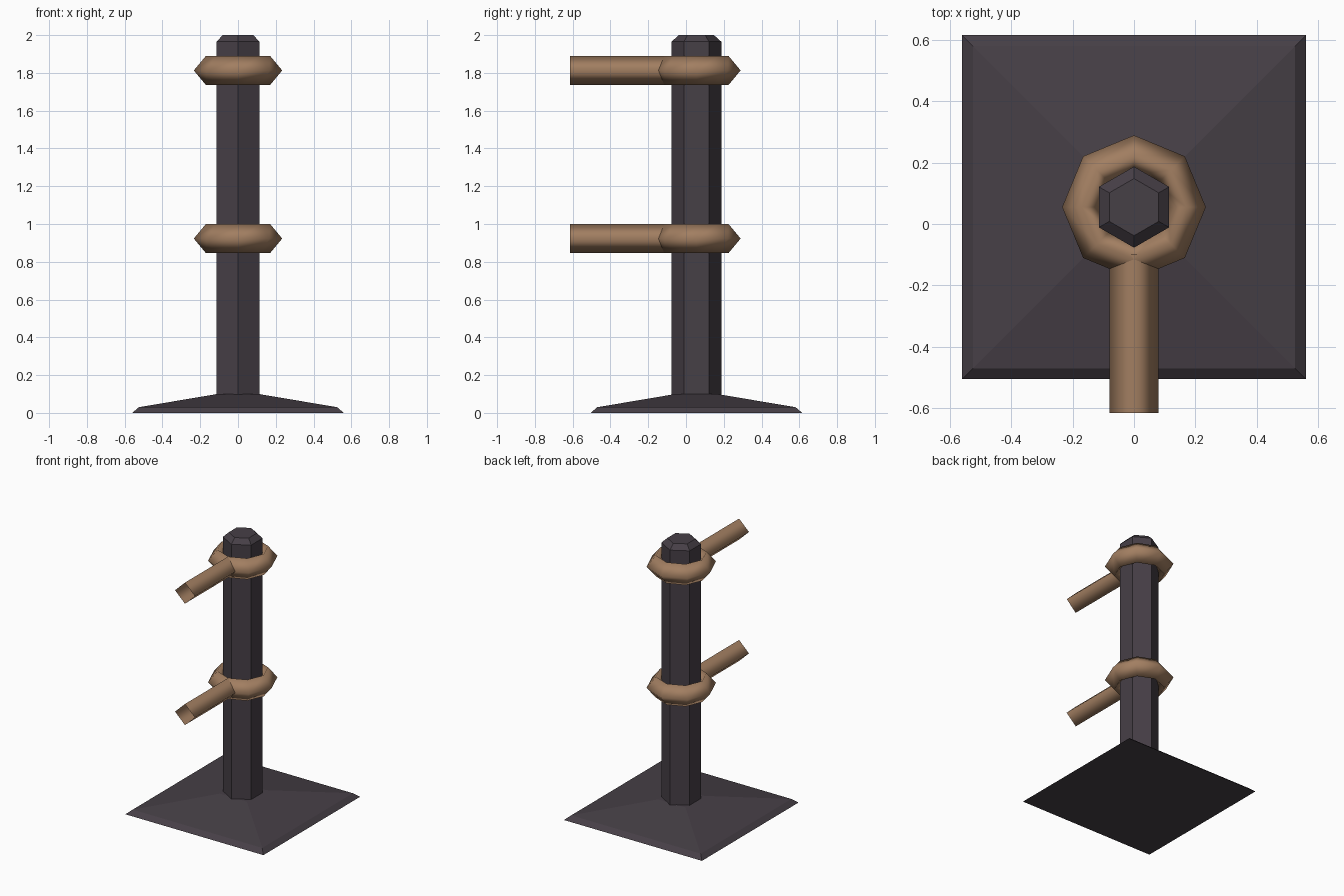
import bpy
from math import sin, cos, pi, radians

if "Cube" in bpy.data.objects:
    bpy.data.objects.remove(bpy.data.objects["Cube"])

CY = 0.055  # y of the post axis


def material(name, rgb):
    m = bpy.data.materials.new(name)
    m.diffuse_color = (*rgb, 1)
    m.use_nodes = True
    m.node_tree.nodes["Principled BSDF"].inputs["Base Color"].default_value = m.diffuse_color
    return m


iron = material("dark_iron", (0.062, 0.050, 0.062))
brass = material("brown_metal", (0.36, 0.21, 0.12))


def make(name, verts, faces, mat, smooth=None):
    me = bpy.data.meshes.new(name)
    me.from_pydata(verts, [], faces)
    me.materials.append(mat)
    ob = bpy.data.objects.new(name, me)
    bpy.context.collection.objects.link(ob)
    if smooth is not None:
        bpy.ops.object.select_all(action='DESELECT')
        bpy.context.view_layer.objects.active = ob
        ob.select_set(True)
        bpy.ops.object.shade_smooth_by_angle(angle=radians(smooth))
    return ob


def lathe(name, levels, n, phase, mat, smooth=None):
    """Capped n-sided stack of (radius, z) levels around the post axis."""
    verts = [(r * cos(phase + 2 * pi * i / n), CY + r * sin(phase + 2 * pi * i / n), z)
             for r, z in levels for i in range(n)]
    faces = [(k * n + i, k * n + (i + 1) % n, (k + 1) * n + (i + 1) % n, (k + 1) * n + i)
             for k in range(len(levels) - 1) for i in range(n)]
    faces += [tuple(reversed(range(n))), tuple(range(len(verts) - n, len(verts)))]
    return make(name, verts, faces, mat, smooth)


def ring(name, z, profile, n=8):
    """Eight-sided collar swept from a diamond profile of (radius, height)."""
    m = len(profile)
    verts = [(r * cos(2 * pi * i / n), CY + r * sin(2 * pi * i / n), z + h)
             for i in range(n) for r, h in profile]
    faces = [(i * m + k, (i + 1) % n * m + k,
              (i + 1) % n * m + (k + 1) % m, i * m + (k + 1) % m)
             for i in range(n) for k in range(m)]
    return make(name, verts, faces, brass, 180)


def arm(name, z):
    """Open-ended diamond tube pointing to the front."""
    section = [(0.08, 0), (0, 0.077), (-0.08, 0), (0, -0.077)]
    verts = [(x, y, z + h) for y in (-0.615, -0.10) for x, h in section]
    faces = [(k, 4 + k, 4 + (k + 1) % 4, (k + 1) % 4)[::-1] for k in range(4)]
    return make(name, verts, faces, brass, 180)


# Square foot: thin bevelled rim, then a shallow pyramid up to the post
s = 2 ** 0.5
lathe("base", [(0.56 * s, 0), (0.525 * s, 0.03), (0.11 * s, 0.10)], 4, pi / 4, iron)

# Hexagonal post with a chamfered tip
lathe("post", [(0.132, 0.06), (0.132, 1.965), (0.093, 2.0)], 6, pi / 2, iron, 30)

# Two collars, each with an arm
diamond = [(0.234, 0), (0.17, 0.077), (0.106, 0), (0.17, -0.077)]
for label, z in (("lower", 0.923), ("upper", 1.813)):
    ring(label + "_ring", z, diamond)
    arm(label + "_arm", z)
